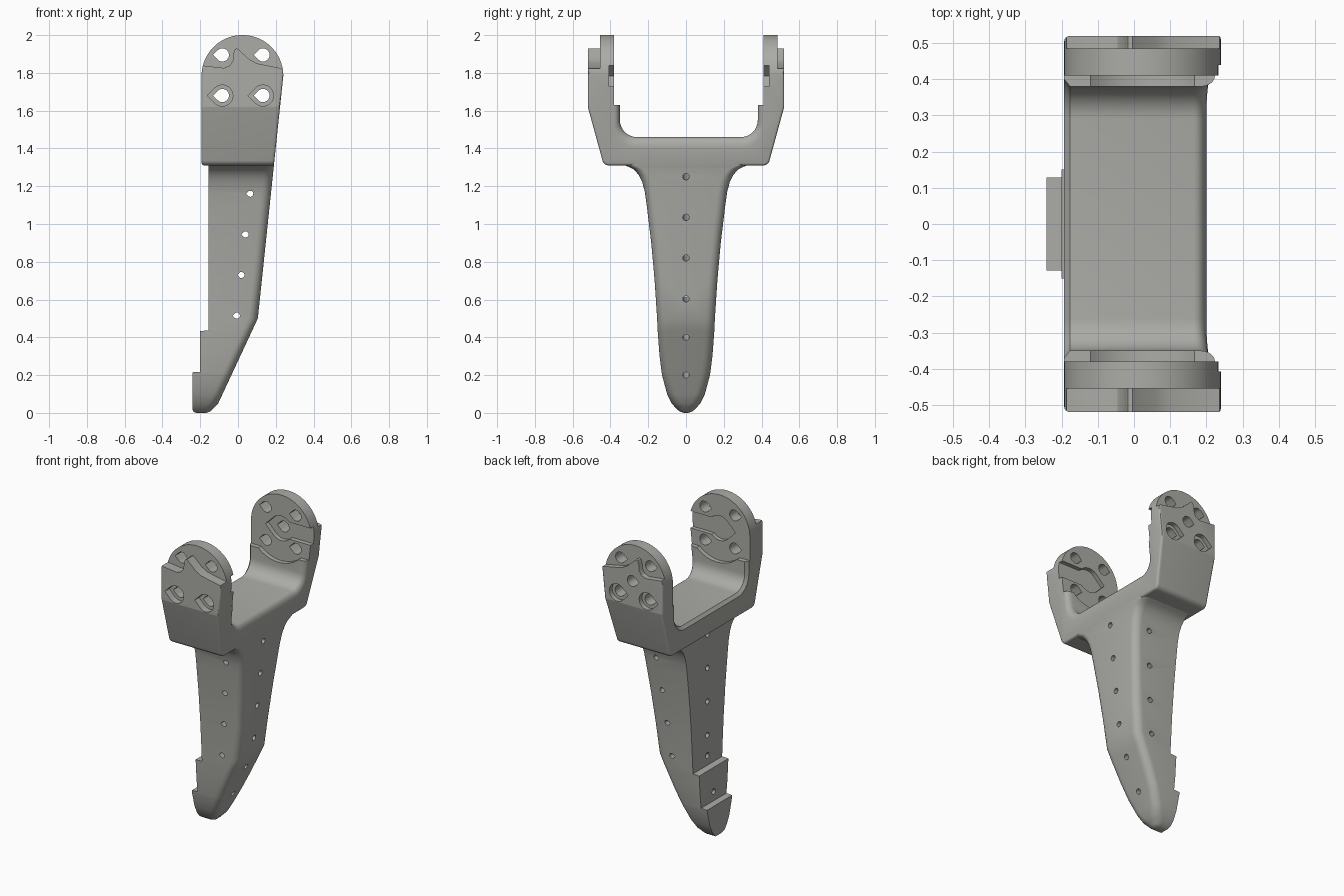
import bpy, bmesh, math
from mathutils import Vector, Matrix

if "Cube" in bpy.data.objects:
    bpy.data.objects.remove(bpy.data.objects["Cube"])

BACK_X = -0.193


def interp(table, z):
    for (a, va), (b, vb) in zip(table, table[1:]):
        if z <= b:
            return va + (vb - va) * (z - a) / (b - a)
    return table[-1][1]


def front_x(z):
    # slanted +x face; kinks toward the toe below z = 0.5
    if z >= 0.5:
        return 0.19 + 0.105 * (z - 1.31)
    return interp([(0, -.17), (.006, -.15), (.02, -.133), (.05, -.105), (.5, .105)], z)


def make(name, bm):
    bmesh.ops.recalc_face_normals(bm, faces=bm.faces[:])
    me = bpy.data.meshes.new(name)
    bm.to_mesh(me)
    bm.free()
    ob = bpy.data.objects.new(name, me)
    bpy.context.collection.objects.link(ob)
    return ob


def bridge(bm, rings):
    loops = [[bm.verts.new(p) for p in r] for r in rings]
    n = len(loops[0])
    for a, b in zip(loops, loops[1:]):
        for i in range(n):
            j = (i + 1) % n
            bm.faces.new((a[i], a[j], b[j], b[i]))
    bm.faces.new(loops[0])
    bm.faces.new(loops[-1])


def prism_y(pts, y0, y1):
    bm = bmesh.new()
    bridge(bm, [[(x, y, z) for x, z in pts] for y in (y0, y1)])
    return make("cutter", bm)


def boolean(ob, cutter, op='DIFFERENCE'):
    cutter.hide_render = True
    m = ob.modifiers.new("cut", 'BOOLEAN')
    m.object, m.operation, m.solver = cutter, op, 'EXACT'
    bpy.context.view_layer.objects.active = ob
    bpy.ops.object.modifier_apply(modifier=m.name)
    bpy.data.objects.remove(cutter)


def fillet(pts, seg=8):
    # rounds each (a, b, radius) corner of a closed outline
    out = []
    for i, (a, b, r) in enumerate(pts):
        p = Vector((a, b))
        if r == 0:
            out.append((a, b))
            continue
        u = (Vector(pts[i - 1][:2]) - p).normalized()
        v = (Vector(pts[(i + 1) % len(pts)][:2]) - p).normalized()
        half = u.angle(v) / 2
        c = p + (u + v).normalized() * (r / math.sin(half))
        s = p + u * (r / math.tan(half)) - c
        e = p + v * (r / math.tan(half)) - c
        turn = s.angle(e)
        for k in range(seg + 1):
            t = k / seg
            q = (s * math.sin((1 - t) * turn) + e * math.sin(t * turn)) / math.sin(turn)
            out.append(tuple(c + q))
    return out


def arc(cx, cz, r, a0, a1, n):
    return [(cx + r * math.cos(math.radians(a0 + (a1 - a0) * i / n)),
             cz + r * math.sin(math.radians(a0 + (a1 - a0) * i / n))) for i in range(n + 1)]


def teardrop(cx, cz, r):
    return arc(cx, cz, r, -135, 135, 20) + [(cx - r * 1.414, cz)]


# ---- yoke: U-shaped crossbar with two arms, lofted in x with rounded rims ----
def yoke_outline(o, wall, floor):
    # o shrinks the outside; wall and floor widen the channel
    foot, knee, r = .435 - .763 * o, 1.62 + .136 * o, .035 - o
    f = 1.46 - floor
    return fillet([(foot, 1.31 + o, r), (.52 - o, knee, .02), (.52 - o, 2.1, 0),
                   (.38 + wall, 2.1, 0), (.38 + wall, f, .09 + wall),
                   (-.35 - wall, f, .09 + wall), (-.35 - wall, 2.1, 0),
                   (-.52 + o, 2.1, 0), (-.52 + o, knee, .02), (-foot, 1.31 + o, r)])


def round_inset(t, r):
    return r - math.sqrt(r * r - (r - t) ** 2) if t < r else 0


rings = []
for k in range(5):
    t = .016 * (1 - math.cos(math.radians(k * 22.5)))
    lip = .02 * (1 - t / .016)
    rings.append([(BACK_X + t, y, z) for y, z in yoke_outline(round_inset(t, .016), lip, lip)])
for k in range(6, -1, -1):
    t = .04 * (1 - math.cos(math.radians(k * 15)))
    c = round_inset(t, .04) / .04
    rings.append([(front_x(z) - t, y, z)
                  for y, z in yoke_outline(round_inset(t, .012), .03 * c, .06 * c)])
bm = bmesh.new()
bridge(bm, rings)
yoke = make("yoke", bm)

# rounded arm tops
CX, CZ = .0235, 1.784
boolean(yoke, prism_y([(-.4, 1.1), (.6, 1.1), (.6, CZ)] + arc(CX, CZ, .2165, 0, 180, 40)
                      + [(-.4, CZ)], -.7, .7), 'INTERSECT')

# stepped outer plates
step = [(-.4, 1.85), (-.18, 1.838), (-.075, 1.826), (-.045, 1.838), (-.028, 1.862),
        (-.024, 1.905), (-.016, 1.925), (-.004, 1.93), (.06, 1.872), (.1, 1.85), (.4, 1.79)]
for y0, y1 in ((.485, .7), (-.7, -.455)):
    boolean(yoke, prism_y(step + [(.4, 2.3), (-.4, 2.3)], y0, y1))

# inner round seats and the open slots sunk into them
seat = [(-.4, 2.3), (-.4, 1.63)] + arc(CX, 1.79, .215, 228, 312, 20) + [(.4, 1.63), (.4, 2.3)]
boolean(yoke, prism_y(seat, -.38, .41))
a = math.degrees(math.asin(.055 / .08))
slot = [(.4, CZ + .055)] + arc(CX, CZ, .08, a, 135, 10) + [(CX - .113, CZ)] \
    + arc(CX, CZ, .08, 225, 360 - a, 10) + [(.4, CZ - .055)]
boolean(yoke, prism_y(slot, -.407, .44))

# bolt holes, counterbores and the single axle hole
for x in (-.083, .132):
    for z in (1.68, 1.895):
        boolean(yoke, prism_y(teardrop(x, z, .035), -.7, .7))
    boolean(yoke, prism_y(teardrop(x, 1.68, .056), -.7, -.475))
    boolean(yoke, prism_y(teardrop(x, 1.68, .056), .49, .7))
boolean(yoke, prism_y(teardrop(CX, CZ, .035), .3, .7))

# ---- leg: tapered loft with rounded front edges and stepped back ----
width = [(0, .012), (.006, .03), (.02, .05), (.05, .075), (.1, .1), (.2, .127), (.3, .14),
         (.435, .15), (.5, .153), (.7, .166), (.9, .184), (1.1, .208), (1.17, .218),
         (1.22, .231), (1.26, .25), (1.29, .278), (1.31, .32), (1.34, .32)]
back = [(0, -.222), (.006, -.235), (.02, -.242), (.215, -.242), (.217, -.2),
        (.434, -.2), (.436, -.155), (1.4, -.155)]
heights = sorted({z for z, _ in width + back if z < 1.37 and z != .435}
                 | {.012, .034, .15, .25, .37, .8, 1.0, 1.24, 1.275, 1.302})
rings = []
for z in heights:
    w, x0, x1 = interp(width, z), interp(back, z), front_x(z)
    r = min(.05, w * .9, (x1 - x0) * .8)
    half = arc(x1 - r, w - r, r, 0, 90, 6) + [(x0, w)]
    rings.append([(x, -y, z) for x, y in reversed(half)] + [(x, y, z) for x, y in half])
bm = bmesh.new()
bridge(bm, rings)
leg = make("leg", bm)

# cross holes through the leg sides
for x, z in ((.065, 1.16), (.04, .945), (.018, .73), (-.006, .515)):
    boolean(leg, prism_y(teardrop(x, z, .016), -.6, .6))

# holes square to the front face
for z in (1.25, 1.035, .82, .603, .4, .2):
    slope = .105 if z > .5 else .467
    axis = Vector((1, 0, -slope))
    bm = bmesh.new()
    bmesh.ops.create_cone(bm, cap_ends=True, segments=20, radius1=.017, radius2=.017, depth=1,
                          matrix=Matrix.Translation((front_x(z), 0, z))
                          @ axis.to_track_quat('Z', 'Y').to_matrix().to_4x4())
    boolean(leg, make("cutter", bm))

# dark warm grey finish and smooth shading
mat = bpy.data.materials.new("dark_grey")
mat.diffuse_color = (.41, .41, .385, 1)
mat.use_nodes = True
mat.node_tree.nodes["Principled BSDF"].inputs["Base Color"].default_value = mat.diffuse_color
for ob in (yoke, leg):
    ob.data.materials.clear()
    ob.data.materials.append(mat)
    bpy.ops.object.select_all(action='DESELECT')
    ob.select_set(True)
    bpy.context.view_layer.objects.active = ob
    bpy.ops.object.shade_smooth_by_angle(angle=math.radians(30))
